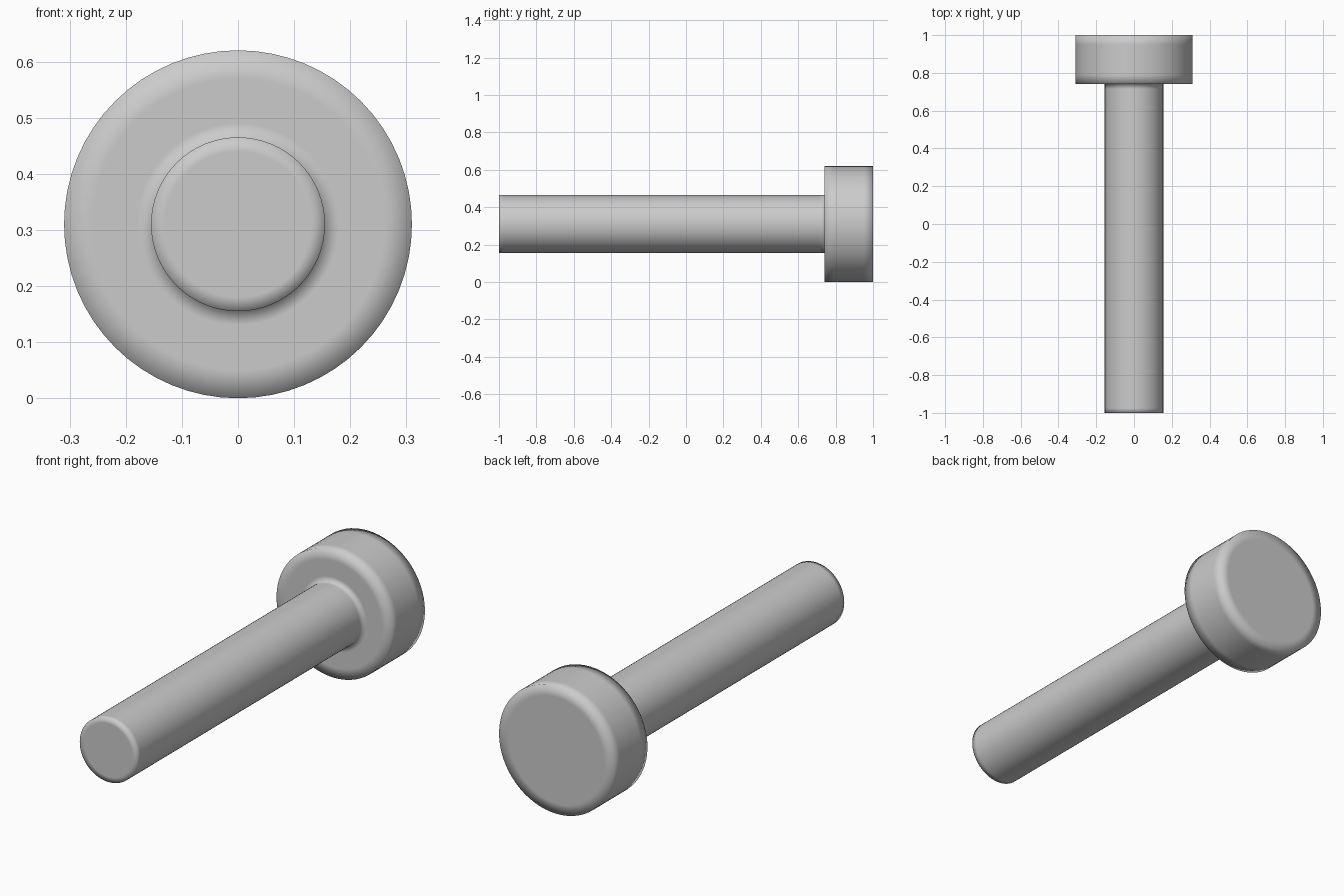
import bpy, bmesh, math
from mathutils import Matrix

if "Cube" in bpy.data.objects:
    bpy.data.objects.remove(bpy.data.objects["Cube"])

HEAD_R, SHAFT_R = 0.31, 0.155
HEAD_Y = 0.74
SEGMENTS = 64

grey = bpy.data.materials.new("grey metal")
grey.diffuse_color = (0.6, 0.6, 0.6, 1)
grey.use_nodes = True
grey.node_tree.nodes["Principled BSDF"].inputs["Base Color"].default_value = grey.diffuse_color

# Half profile (radius, y); support loops near each corner keep the soft-edged shading
profile = [
    (SHAFT_R - 0.025, -1.0), (SHAFT_R, -1.0), (SHAFT_R, -0.975),      # shaft tip
    (SHAFT_R, HEAD_Y - 0.025), (SHAFT_R, HEAD_Y), (SHAFT_R + 0.025, HEAD_Y),  # shaft meets head
    (HEAD_R - 0.05, HEAD_Y), (HEAD_R, HEAD_Y), (HEAD_R, HEAD_Y + 0.05),       # head underside
    (HEAD_R, 0.95), (HEAD_R, 1.0), (HEAD_R - 0.05, 1.0),               # head top
]

# Bolt: the profile turned around the y axis, with flat end caps
bm = bmesh.new()
rings = []
for r, y in profile:
    rings.append([bm.verts.new((r * math.cos(a), y, HEAD_R + r * math.sin(a)))
                  for a in (2 * math.pi * i / SEGMENTS for i in range(SEGMENTS))])
for lower, upper in zip(rings, rings[1:]):
    for i in range(SEGMENTS):
        j = (i + 1) % SEGMENTS
        bm.faces.new((lower[i], lower[j], upper[j], upper[i]))
bm.faces.new(rings[0])
bm.faces.new(rings[-1])
bmesh.ops.recalc_face_normals(bm, faces=bm.faces)
for f in bm.faces:
    f.smooth = True

mesh = bpy.data.meshes.new("bolt")
bm.to_mesh(mesh)
bm.free()
mesh.materials.append(grey)
bolt = bpy.data.objects.new("bolt", mesh)
bpy.context.collection.objects.link(bolt)
